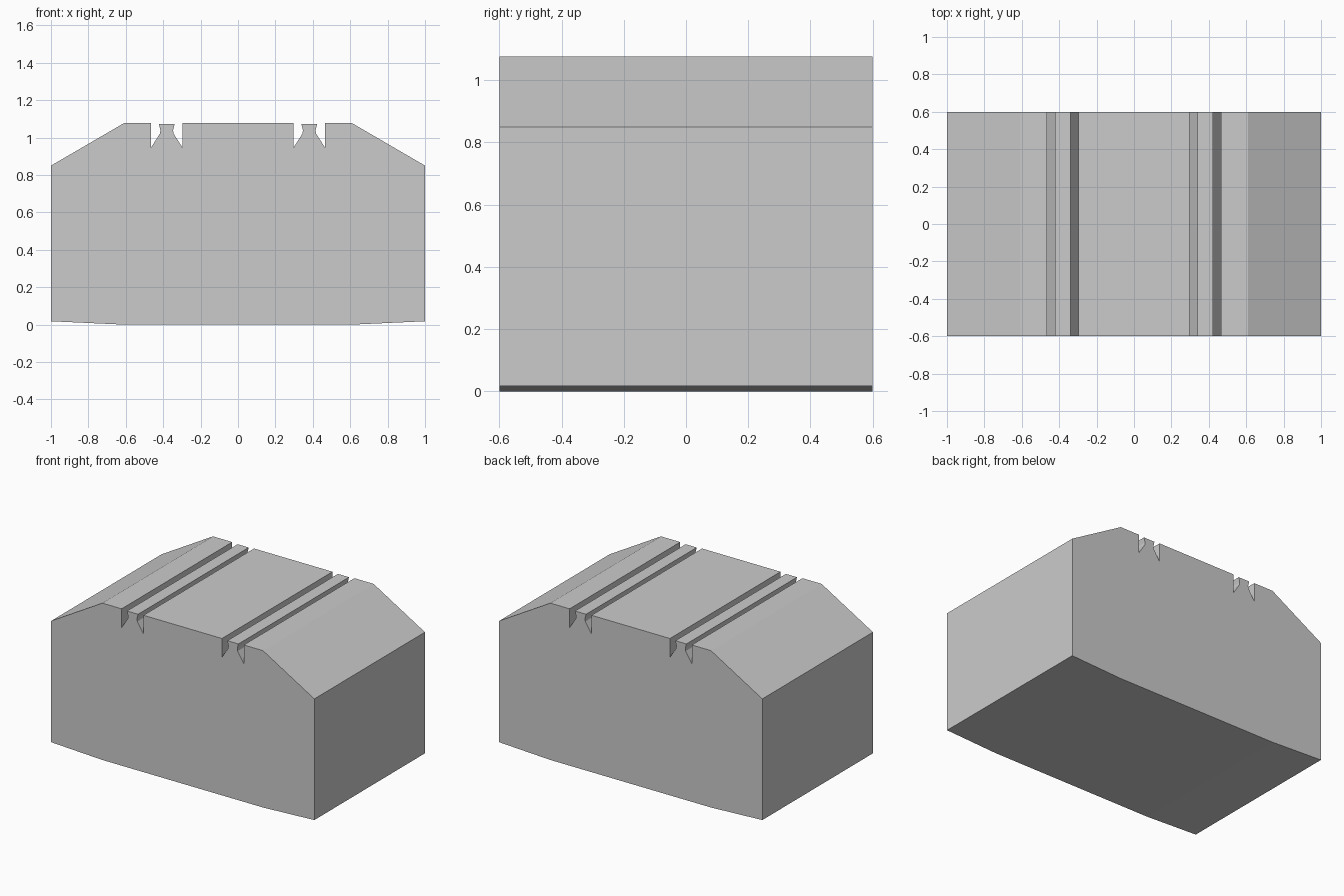
import bpy
import bmesh

if "Cube" in bpy.data.objects:
    bpy.data.objects.remove(bpy.data.objects["Cube"])

HALF_DEPTH = 0.6
TOP = 1.077
RAIL_X = 0.381


# Groove pair around one rail, left to right: slot, waisted rail head, slot
def rail_section(cx):
    left = [(-0.083, TOP), (-0.083, 0.948), (-0.036, 1.022),
            (-0.034, 1.04), (-0.042, 1.073)]
    right = [(-x, z) for x, z in reversed(left)]
    return [(cx + x, z) for x, z in left + right]


def extrude_profile(name, profile):
    bm = bmesh.new()
    face = bm.faces.new([bm.verts.new((x, -HALF_DEPTH, z)) for x, z in profile])
    ext = bmesh.ops.extrude_face_region(bm, geom=[face], use_keep_orig=True)
    verts = [g for g in ext["geom"] if isinstance(g, bmesh.types.BMVert)]
    bmesh.ops.translate(bm, verts=verts, vec=(0, 2 * HALF_DEPTH, 0))
    bmesh.ops.recalc_face_normals(bm, faces=bm.faces)
    mesh = bpy.data.meshes.new(name)
    bm.to_mesh(mesh)
    bm.free()
    obj = bpy.data.objects.new(name, mesh)
    bpy.context.collection.objects.link(obj)
    return obj


# Chamfered bed with two rails cut into its top
profile = [(-0.61, 0), (-1, 0.018), (-1, 0.85), (-0.61, TOP)]
profile += rail_section(-RAIL_X) + rail_section(RAIL_X)
profile += [(0.61, TOP), (1, 0.85), (1, 0.018), (0.61, 0)]
extrude_profile("track_bed", profile)
